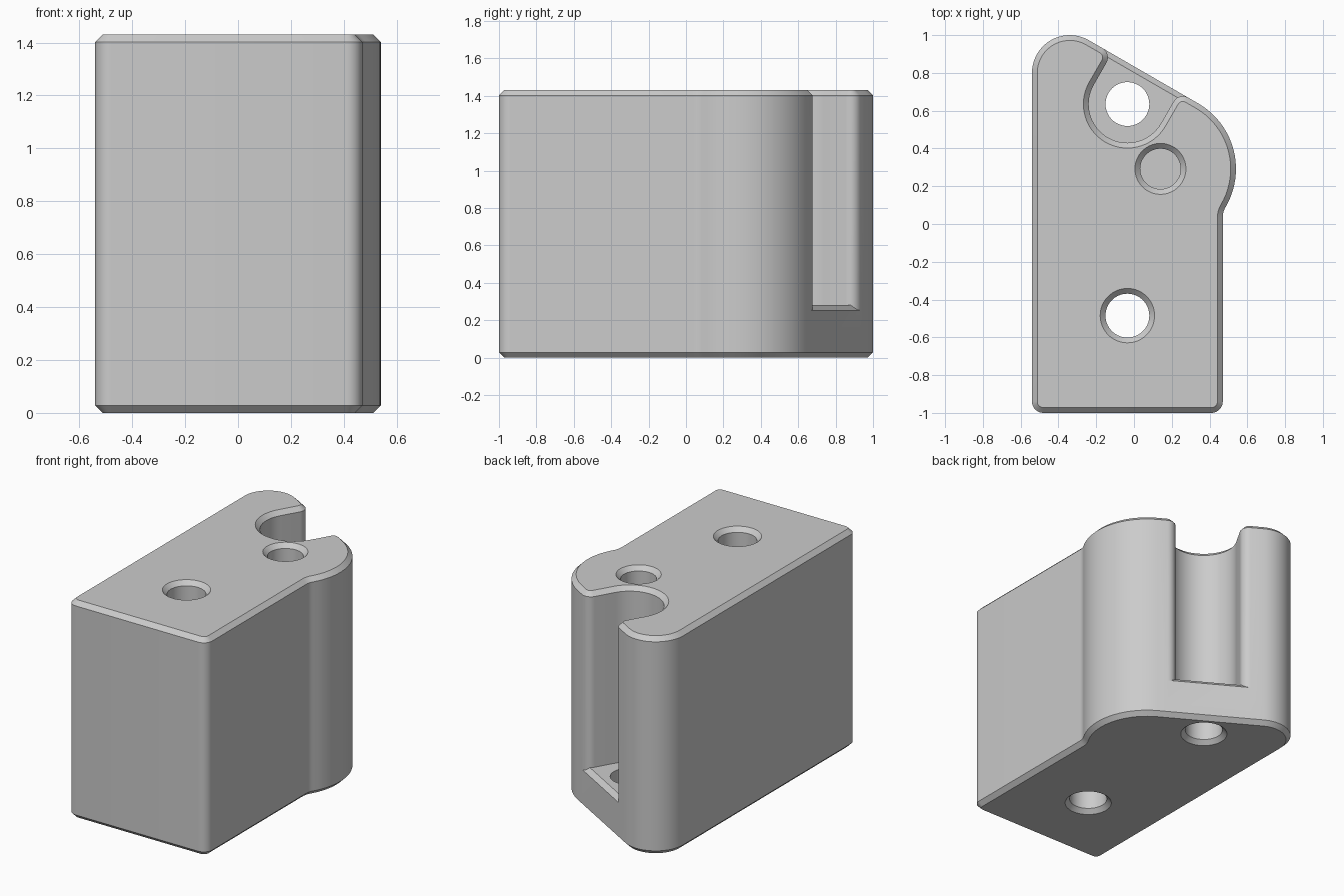
import bpy, bmesh, math
from mathutils import Vector

cube = bpy.data.objects.get("Cube")
if cube:
    bpy.data.objects.remove(cube, do_unlink=True)

HEIGHT, CHAMFER, FLOOR = 1.43, 0.028, 0.28
LIP = 2 * CHAMFER                      # radius of the slot mouth corners
SLOT, SLOT_R = Vector((-0.035, 0.635)), 0.205
BACK, BACK_R = Vector((-0.34, 0.8)), 0.2
BULGE, BULGE_R = Vector((0.14, 0.292)), 0.4
SIDE_X, FILLET_R = 0.47, 0.1

# Slanted back face: its normal and the direction along it
normal = Vector((math.cos(math.radians(60)), math.sin(math.radians(60))))
along = Vector((normal.y, -normal.x))
plane = normal.dot(BACK) + BACK_R
mouth = SLOT + normal * (plane - normal.dot(SLOT) - LIP)
reach = SLOT_R + LIP

# Hollow fillet joining the bulge to the straight right side
dx = SIDE_X + FILLET_R - BULGE.x
dy = math.sqrt((BULGE_R + FILLET_R) ** 2 - dx ** 2)
fillet = BULGE + Vector((dx, -dy))
tilt = math.degrees(math.atan2(dy, dx))

# Arcs: centre, radius, start angle, end angle, segments, convex
ARCS = [
    (Vector((-0.48, -0.94)), 0.06, 180, 270, 8, True),
    (Vector((0.41, -0.94)), 0.06, 270, 360, 8, True),
    (fillet, FILLET_R, 180, 180 - tilt, 5, False),
    (BULGE, BULGE_R, -tilt, 60, 20, True),
    (mouth + along * reach, LIP, 60, 150, 6, True),
    (SLOT, SLOT_R, -30, -210, 30, False),
    (mouth - along * reach, LIP, -30, 60, 6, True),
    (BACK, BACK_R, 60, 180, 20, True),
]


def outline(inset):
    """Return the outline points and the indices of the slot's two ends."""
    pts, starts = [], []
    for c, r, a, b, n, convex in ARCS:
        starts.append(len(pts))
        rad = r - inset if convex else r + inset
        last = n if c is fillet else n + 1     # fillet shares its end
        for k in range(last):
            t = math.radians(a + (b - a) * k / n)
            pts.append(c + rad * Vector((math.cos(t), math.sin(t))))
    return pts, starts[4], starts[7] - 1


def mesh_object(name, bm):
    bmesh.ops.recalc_face_normals(bm, faces=bm.faces[:])
    mesh = bpy.data.meshes.new(name)
    bm.to_mesh(mesh)
    bm.free()
    obj = bpy.data.objects.new(name, mesh)
    bpy.context.collection.objects.link(obj)
    return obj


def make_body():
    bm = bmesh.new()
    full, first, end = outline(0)
    small = outline(CHAMFER)[0]
    count = len(full)
    add = lambda p, z: bm.verts.new((p.x, p.y, z))
    top = [add(p, HEIGHT) for p in small]
    rim = [add(p, HEIGHT - CHAMFER) for p in full]
    plain = [i for i in range(count) if not first < i < end]
    low = {i: add(full[i], CHAMFER) for i in plain}
    base = {i: add(small[i], 0) for i in plain}
    # Foot of the slot wall follows the bevelled sill, then the floor
    foot = {}
    for i in range(first, end + 1):
        depth = max(0, plane - normal.dot(full[i]))
        foot[i] = add(full[i], FLOOR - CHAMFER + min(CHAMFER, depth))
    bm.faces.new(top)
    bm.faces.new([base[i] for i in plain])
    for i in range(count):
        j = (i + 1) % count
        bm.faces.new((rim[i], rim[j], top[j], top[i]))
        if first <= i < end:
            bm.faces.new((foot[i], foot[j], rim[j], rim[i]))
        else:
            face = [low[i], low[j]]
            if j == first:
                face.append(foot[j])
            face += [rim[j], rim[i]]
            if i == end:
                face.append(foot[i])
            bm.faces.new(face)
    for i, j in zip(plain, plain[1:] + plain[:1]):
        bm.faces.new((base[i], base[j], low[j], low[i]))
    # Face below the slot, bevelled sill and slot floor
    bm.faces.new((low[first], low[end], foot[end], foot[first]))
    row = [foot[i] for i in range(first, end + 1)]
    bm.faces.new(row[:5] + row[-5:])
    bm.faces.new(row[4:-4])
    return mesh_object("mounting_block", bm)


def cut_hole(body, centre, profile, segments=64):
    """Cut a turned hole given as (radius, height) steps."""
    bm = bmesh.new()
    rings = []
    for r, z in profile:
        angles = [math.tau * k / segments for k in range(segments)]
        rings.append([bm.verts.new((centre.x + r * math.cos(t),
                                    centre.y + r * math.sin(t), z)) for t in angles])
    for lower, upper in zip(rings, rings[1:]):
        for k in range(segments):
            n = (k + 1) % segments
            bm.faces.new((lower[k], lower[n], upper[n], upper[k]))
    bm.faces.new(rings[0])
    bm.faces.new(rings[-1])
    cutter = mesh_object("hole_cutter", bm)
    cutter.hide_render = True
    mod = body.modifiers.new("hole", "BOOLEAN")
    mod.operation, mod.solver, mod.object = "DIFFERENCE", "EXACT", cutter
    bpy.context.view_layer.objects.active = body
    bpy.ops.object.modifier_apply(modifier=mod.name)
    bpy.data.objects.remove(cutter, do_unlink=True)


def flare_bottom(r):
    return [(r + 2 * CHAMFER, -CHAMFER), (r, CHAMFER)]


def flare_top(r):
    return [(r, HEIGHT - CHAMFER), (r + 2 * CHAMFER, HEIGHT + CHAMFER)]


body = make_body()
bpy.ops.object.select_all(action="DESELECT")
body.select_set(True)

# Front through hole, slot floor hole and blind hole
BOLT_R, PIN_R = 0.116, 0.107
cut_hole(body, Vector((-0.035, -0.485)), flare_bottom(BOLT_R) + flare_top(BOLT_R))
cut_hole(body, SLOT, flare_bottom(BOLT_R) + [(BOLT_R, 0.6)])
cut_hole(body, BULGE, [(PIN_R, FLOOR)] + flare_top(PIN_R))

# Plain grey finish
grey = bpy.data.materials.new("plain_grey")
grey.use_nodes = True
colour = (0.6, 0.6, 0.6, 1)
grey.diffuse_color = colour
grey.node_tree.nodes["Principled BSDF"].inputs["Base Color"].default_value = colour
body.data.materials.clear()
body.data.materials.append(grey)

bpy.context.view_layer.objects.active = body
bpy.ops.object.shade_smooth_by_angle(angle=math.radians(30))
